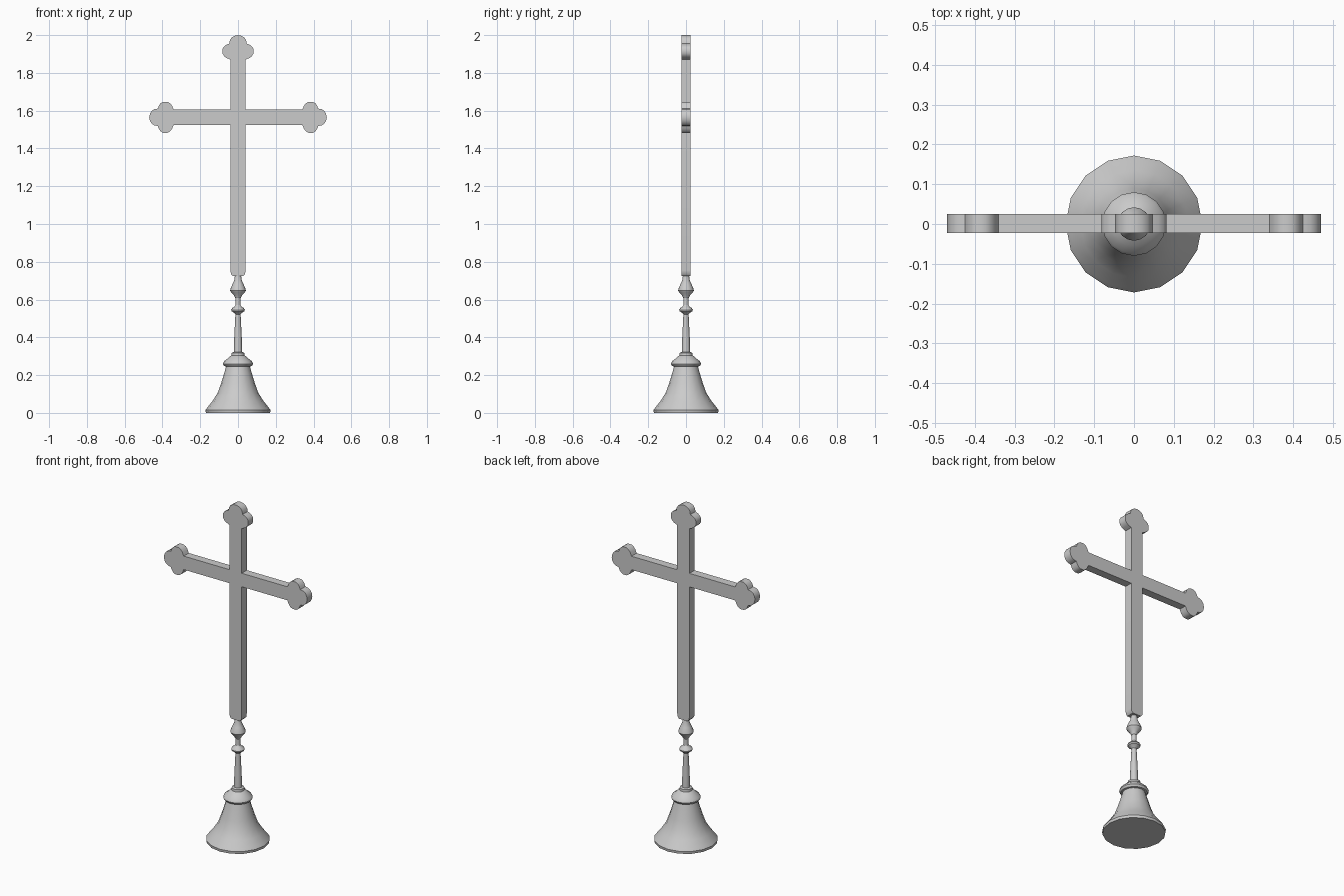
import bpy, bmesh, math
from mathutils import Vector

cube = bpy.data.objects.get("Cube")
if cube:
    bpy.data.objects.remove(cube)

metal = bpy.data.materials.new("grey_metal")
metal.use_nodes = True
grey = (0.6, 0.6, 0.6, 1)
metal.diffuse_color = grey
metal.node_tree.nodes["Principled BSDF"].inputs["Base Color"].default_value = grey


def finish(name, bm, angle):
    bmesh.ops.recalc_face_normals(bm, faces=bm.faces)
    mesh = bpy.data.meshes.new(name)
    bm.to_mesh(mesh)
    bm.free()
    obj = bpy.data.objects.new(name, mesh)
    bpy.context.collection.objects.link(obj)
    mesh.materials.append(metal)
    bpy.ops.object.select_all(action="DESELECT")
    obj.select_set(True)
    bpy.context.view_layer.objects.active = obj
    bpy.ops.object.shade_smooth_by_angle(angle=math.radians(angle))
    return obj


def lathe(name, profile, sides=16):
    """Turn (radius, height) points about z and cap both ends."""
    bm = bmesh.new()
    rings = []
    for r, z in profile:
        rings.append([bm.verts.new((r * math.cos(math.tau * i / sides),
                                    r * math.sin(math.tau * i / sides), z))
                      for i in range(sides)])
    for low, high in zip(rings, rings[1:]):
        for i in range(sides):
            j = (i + 1) % sides
            bm.faces.new((low[i], low[j], high[j], high[i]))
    bm.faces.new(rings[0][::-1])
    bm.faces.new(rings[-1])
    return finish(name, bm, 40)


# Turned foot and stem
lathe("bell_foot", [(0.17, 0), (0.172, 0.015), (0.163, 0.028), (0.135, 0.063),
                    (0.108, 0.105), (0.09, 0.155), (0.073, 0.21), (0.062, 0.25)])
lathe("foot_collar", [(0.06, 0.245), (0.073, 0.248), (0.08, 0.26), (0.074, 0.273),
                      (0.055, 0.288), (0.043, 0.3), (0.035, 0.304), (0.034, 0.318),
                      (0.02, 0.323)])
lathe("stem", [(0.022, 0.318), (0.02, 0.4), (0.014, 0.52), (0.013, 0.62)])
lathe("stem_ring", [(0.014, 0.522), (0.022, 0.53), (0.034, 0.538), (0.036, 0.546),
                    (0.031, 0.555), (0.019, 0.562), (0.014, 0.57)])
lathe("stem_knob", [(0.013, 0.607), (0.019, 0.615), (0.021, 0.622), (0.036, 0.637),
                    (0.042, 0.648), (0.039, 0.66), (0.029, 0.682), (0.02, 0.702),
                    (0.016, 0.73)])

# Cross outline: mirrored three-lobed tip, placed on each arm in turn
HALF, CENTRE, THICK = 0.04, 1.565, 0.048
half_tip = [(-0.045, 0.04), (-0.036, 0.061), (-0.026, 0.074), (-0.012, 0.082),
            (0.012, 0.082), (0.025, 0.074), (0.034, 0.061), (0.04, 0.046),
            (0.058, 0.043), (0.072, 0.034), (0.081, 0.019)]
tip = [(u, -v) for u, v in half_tip] + [(0.085, 0)] + half_tip[::-1]
outline = [(-0.028, 0.725), (0.028, 0.725), (0.037, 0.735), (HALF, 0.755)]
for turn, reach in ((0, 0.385), (1, 0.35), (2, 0.385)):
    c, s = round(math.cos(turn * math.pi / 2)), round(math.sin(turn * math.pi / 2))
    # Inner corner before the arm, then its tip
    for u, v in [(HALF, -HALF)] + [(u + reach, v) for u, v in tip]:
        outline.append((u * c - v * s, CENTRE + u * s + v * c))
outline += [(-HALF, CENTRE - HALF), (-HALF, 0.755), (-0.037, 0.735)]

bm = bmesh.new()
face = bm.faces.new([bm.verts.new((x, -THICK / 2 + 0.001, z)) for x, z in outline])
side = bmesh.ops.extrude_face_region(bm, geom=[face], use_keep_orig=True)
moved = [g for g in side["geom"] if isinstance(g, bmesh.types.BMVert)]
bmesh.ops.translate(bm, verts=moved, vec=Vector((0, THICK, 0)))
finish("cross", bm, 40)
